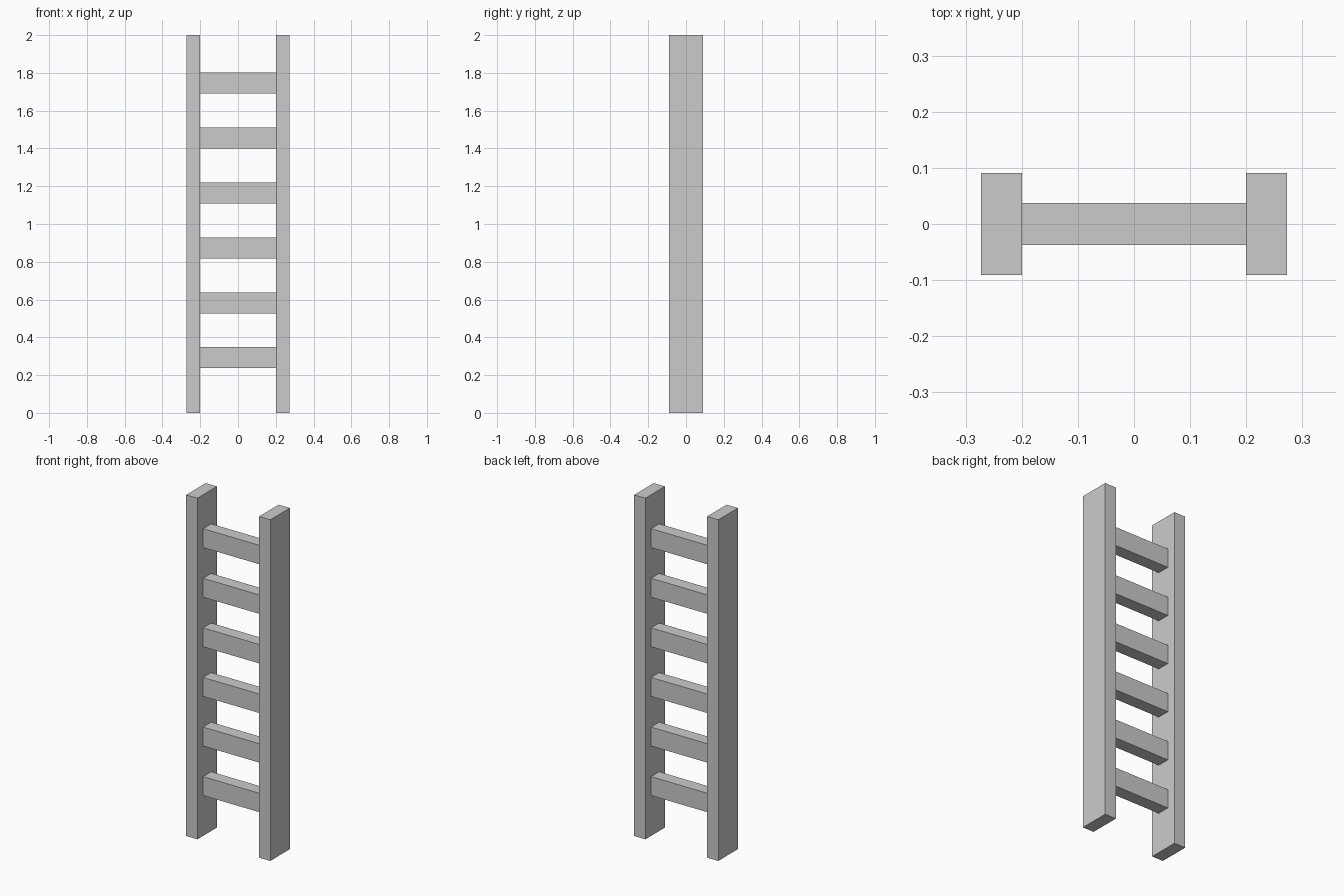
import bpy

if "Cube" in bpy.data.objects:
    bpy.data.objects.remove(bpy.data.objects["Cube"])

RAIL_IN, RAIL_OUT = 0.20, 0.273
RUNGS = 6
RUNG_STEP = 0.2907


def box(name, size, centre):
    bpy.ops.mesh.primitive_cube_add(size=1, location=centre)
    ob = bpy.context.object
    ob.name = name
    ob.scale = size
    bpy.ops.object.transform_apply(location=False, rotation=False, scale=True)
    return ob


# Side rails
for name, side in (("left_rail", -1), ("right_rail", 1)):
    box(name, (RAIL_OUT - RAIL_IN, 0.181, 2.0),
        (side * (RAIL_IN + RAIL_OUT) / 2, 0, 1.0))

# Evenly spaced rungs between the rails
for i in range(RUNGS):
    box(f"rung_{i + 1}", (2 * RAIL_IN, 0.075, 0.111),
        (0, 0, 0.292 + i * RUNG_STEP))
